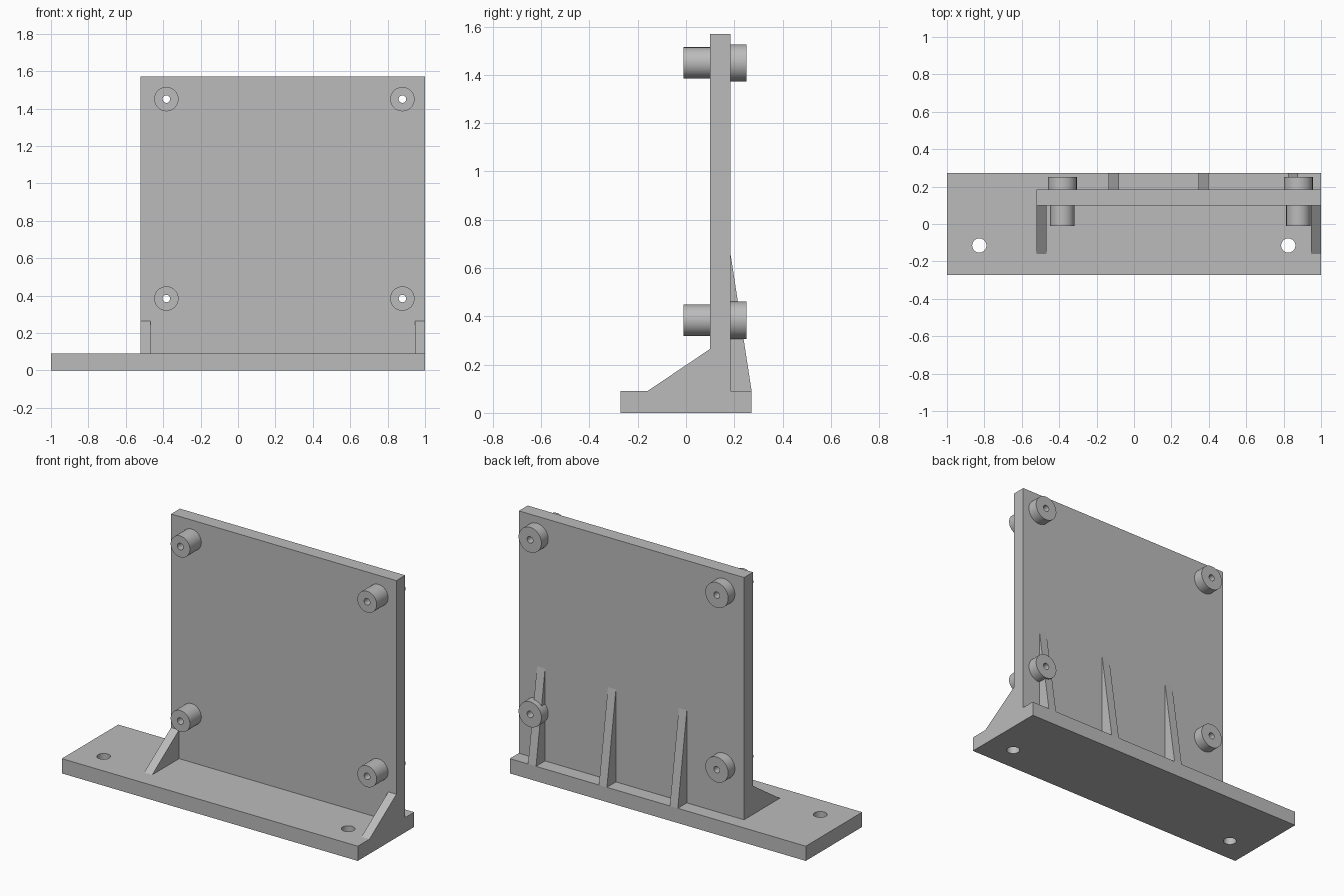
import bpy, bmesh
from math import radians
from mathutils import Matrix

cube = bpy.data.objects.get("Cube")
if cube:
    bpy.data.objects.remove(cube, do_unlink=True)

GREY = (0.5, 0.5, 0.5, 1)
grey = bpy.data.materials.new("plain_grey")
grey.use_nodes = True
grey.diffuse_color = GREY
grey.node_tree.nodes["Principled BSDF"].inputs["Base Color"].default_value = GREY


def finish(name, bm):
    bmesh.ops.recalc_face_normals(bm, faces=bm.faces)
    mesh = bpy.data.meshes.new(name)
    bm.to_mesh(mesh)
    bm.free()
    mesh.materials.append(grey)
    obj = bpy.data.objects.new(name, mesh)
    bpy.context.collection.objects.link(obj)
    return obj


def extrude_x(name, profile, x0, x1):
    """Side profile of (y, z) points, extruded along x."""
    bm = bmesh.new()
    face = bm.faces.new([bm.verts.new((x0, y, z)) for y, z in profile])
    ext = bmesh.ops.extrude_face_region(bm, geom=[face])["geom"]
    moved = [v for v in ext if isinstance(v, bmesh.types.BMVert)]
    bmesh.ops.translate(bm, verts=moved, vec=(x1 - x0, 0, 0))
    return finish(name, bm)


def box(name, x0, x1, y0, y1, z0, z1):
    return extrude_x(name, [(y0, z0), (y1, z0), (y1, z1), (y0, z1)], x0, x1)


def cylinder(name, centre, radius, depth, along_y=True, sides=48):
    bm = bmesh.new()
    turn = Matrix.Rotation(radians(90), 4, 'X') if along_y else Matrix()
    bmesh.ops.create_cone(bm, cap_ends=True, segments=sides, radius1=radius,
                          radius2=radius, depth=depth,
                          matrix=Matrix.Translation(centre) @ turn)
    return finish(name, bm)


def drill(obj, cutters):
    bpy.context.view_layer.objects.active = obj
    for cutter in cutters:
        mod = obj.modifiers.new("hole", 'BOOLEAN')
        mod.operation = 'DIFFERENCE'
        mod.solver = 'EXACT'
        mod.object = cutter
        bpy.ops.object.modifier_apply(modifier=mod.name)


BASE_TOP = 0.09
FRONT, BACK = 0.1, 0.185        # faces of the upright plate
EDGE = 0.272                    # half depth of the base

# Base with two mounting holes
base = box("base", -1, 1, -EDGE, EDGE, 0, BASE_TOP)
base_cutters = [cylinder("base_cutter", (x, -0.115, 0), 0.038, 1, False)
                for x in (-0.827, 0.825)]
drill(base, base_cutters)

# Upright plate
plate = box("upright_plate", -0.522, 1, FRONT, BACK, BASE_TOP, 1.57)

# Front corner gussets
for side, x0, x1 in (("right", -0.522, -0.468), ("left", 0.946, 1)):
    extrude_x(side + "_gusset",
              [(-0.16, BASE_TOP), (FRONT, BASE_TOP), (FRONT, 0.265)], x0, x1)

# Rear ribs
ribs = [extrude_x("rear_rib", [(BACK, BASE_TOP), (EDGE, BASE_TOP), (BACK, 0.655)],
                  x - 0.027, x + 0.027)
        for x in (-0.108, 0.371, 0.85)]

# Bosses on both faces, bored through
cutters = []
for x in (-0.383, 0.879):
    for z in (0.384, 1.45):
        bore = cylinder("bore_cutter", (x, 0, z), 0.02, 2, sides=24)
        cutters.append(bore)
        for name, y0, y1, radius in (("front_boss", -0.01, FRONT, 0.065),
                                     ("rear_boss", BACK, 0.25, 0.077)):
            boss = cylinder(name, (x, (y0 + y1) / 2, z), radius, y1 - y0)
            drill(boss, [bore])
drill(plate, cutters)
drill(ribs[-1], cutters)

for cutter in base_cutters + cutters:
    bpy.data.objects.remove(cutter, do_unlink=True)

# Smooth the round walls, keep the edges sharp
bpy.ops.object.select_all(action='DESELECT')
for obj in bpy.context.scene.objects:
    if obj.type == 'MESH':
        obj.select_set(True)
        bpy.context.view_layer.objects.active = obj
bpy.ops.object.shade_smooth_by_angle(angle=radians(30))
